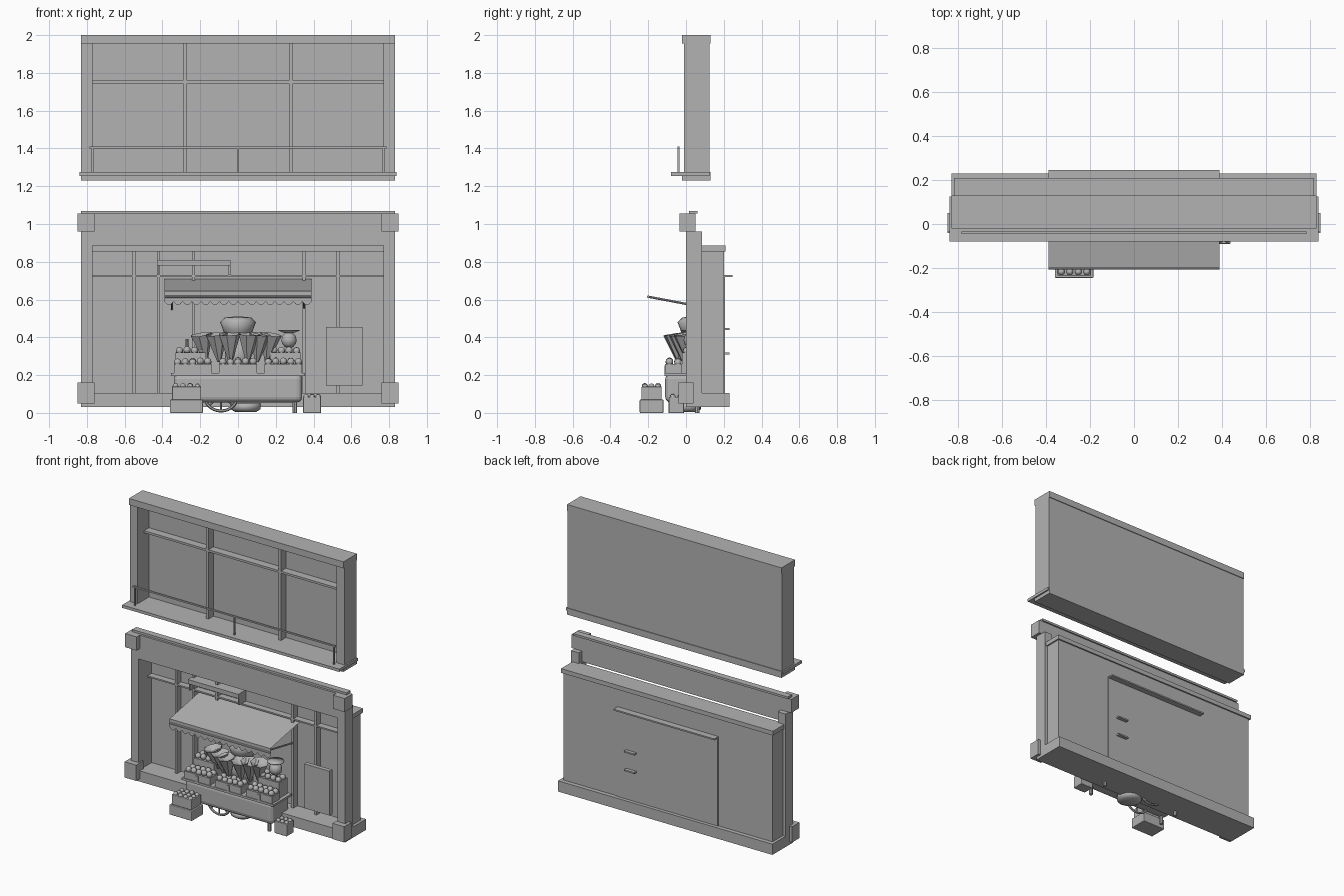
import bpy, math, random
from mathutils import Vector

random.seed(4)
if "Cube" in bpy.data.objects:
    bpy.data.objects.remove(bpy.data.objects["Cube"])

SHADE = 0.45
grey = bpy.data.materials.new("plain grey")
grey.use_nodes = True
grey.diffuse_color = (SHADE, SHADE, SHADE, 1)
grey.node_tree.nodes["Principled BSDF"].inputs["Base Color"].default_value = grey.diffuse_color


def mesh(name, verts, faces, smooth=False):
    data = bpy.data.meshes.new(name)
    data.from_pydata(verts, [], faces)
    data.materials.append(grey)
    part = bpy.data.objects.new(name, data)
    bpy.context.collection.objects.link(part)
    for polygon in data.polygons:
        polygon.use_smooth = smooth
    return part


def box(name, x, y, z, bevel=0):
    """Box between the given limits; a single x number means both sides of centre."""
    left, right = x if isinstance(x, tuple) else (-x, x)
    bpy.ops.mesh.primitive_cube_add(size=1)
    part = bpy.context.object
    part.name = name
    limits = ((left, right), y, z)
    part.location = [(low + high) / 2 for low, high in limits]
    part.scale = [high - low for low, high in limits]
    bpy.ops.object.transform_apply(location=False, rotation=False, scale=True)
    part.data.materials.append(grey)
    if bevel:
        rounding = part.modifiers.new("rounding", "BEVEL")
        rounding.width, rounding.segments = bevel, 3
    return part


def pair(name, x, y, z):
    inner, outer = x
    box("left_" + name, (inner, outer), y, z)
    box("right_" + name, (-outer, -inner), y, z)


def lathe(name, profile, centre=(0, 0, 0), sides=20, smooth=True):
    """Revolve (radius, height) points about a vertical axis."""
    origin = Vector(centre)
    verts, faces = [], []
    for radius, height in profile:
        for i in range(sides):
            angle = math.tau * i / sides
            verts.append(origin + Vector((radius * math.cos(angle), radius * math.sin(angle), height)))
    for start in range(0, len(verts) - sides, sides):
        for i in range(sides):
            j = (i + 1) % sides
            faces.append((start + i, start + j, start + sides + j, start + sides + i))
    faces.append(tuple(reversed(range(sides))))
    faces.append(tuple(range(len(verts) - sides, len(verts))))
    return mesh(name, verts, faces, smooth)


def rod(name, start, end, radius):
    start, end = Vector(start), Vector(end)
    part = lathe(name, [(radius, 0), (radius, (end - start).length)], sides=8, smooth=False)
    part.rotation_euler = (end - start).to_track_quat("Z", "Y").to_euler()
    part.location = start
    return part


def ball(name, centre, radius):
    bpy.ops.mesh.primitive_uv_sphere_add(segments=10, ring_count=6, radius=radius, location=centre)
    part = bpy.context.object
    part.name = name
    part.data.materials.append(grey)
    bpy.ops.object.shade_smooth()


def produce(name, x, y, height, columns, rows, radius=0.02):
    """A grid of round fruit at the given height."""
    (left, right), (front, back) = x, y
    for i in range(columns):
        for j in range(rows):
            across = left + (right - left) * (i + 0.5) / columns
            deep = front + (back - front) * (j + 0.5) / rows
            ball(name, (across, deep, height + random.uniform(-radius, radius) / 5), radius)


# Shared dimensions of the two facade sections
outer, inner = 0.83, 0.77
upper_bottom, sill_top, cap_bottom, top = 1.23, 1.275, 1.955, 2
upper_back = 0.125
floor, header_bottom, header_top = 0.105, 0.885, 1.055
wall_front, wall_back, plinth_back = 0.145, 0.2, 0.23

# Upper display window
opening = (sill_top, cap_bottom)
frame_depth = (0.06, upper_back)
box("upper_cap", outer, (-0.02, 0.13), (cap_bottom, top))
box("upper_base", outer, (-0.02, 0.13), (upper_bottom, sill_top))
box("upper_sill", outer + 0.01, (-0.08, upper_back), (sill_top - 0.02, sill_top))
box("upper_back_panel", outer, (upper_back - 0.01, upper_back), opening)
pair("upper_side", (inner, outer), (-0.01, upper_back), opening)
pair("upper_mullion", (0.27, 0.29), frame_depth, opening)
box("upper_transom", inner, frame_depth, (1.745, 1.76))

# Railing along the sill
rail_y, rail_height = (-0.045, -0.035), sill_top + 0.13
box("railing_top", inner + 0.015, rail_y, (rail_height - 0.005, rail_height + 0.005))
for x in (-inner, 0, inner):
    box("railing_post", (x - 0.005, x + 0.005), rail_y, (sill_top, rail_height))

# Lower facade
wall_height = (floor, header_bottom)
recess_depth = (0.1, wall_front)
box("plinth", outer, (0, plinth_back), (0.03, floor))
box("rear_wall", outer - 0.02, (wall_front, wall_back), wall_height)
pair("rear_return", (inner, outer - 0.02), (0.08, wall_front), wall_height)
box("rear_cap", outer - 0.01, (0.07, wall_back + 0.01), (header_bottom - 0.03, header_bottom))
pair("pillar", (inner, outer), (0, 0.085), (0.03, 0.96))
box("header", outer, (0, 0.05), (header_bottom, header_top))
box("cornice", outer, (0.015, 0.06), (header_top, header_top + 0.015))
pair("capital", (inner - 0.01, outer + 0.02), (-0.035, 0.05), (0.96, header_top))
pair("foot_block", (inner - 0.01, outer + 0.02), (-0.04, 0.04), (0.05, 0.16))

# Shop window frames, sign frame and notice board
box("shop_transom", inner, recess_depth, (0.72, 0.73))
for x in (-0.55, -0.42, -0.235, 0.35, 0.53):
    box("shop_mullion", (x - 0.008, x + 0.008), recess_depth, wall_height)
sign_left, sign_right = -0.43, -0.04
box("sign_beam", (sign_left, sign_right), (0.06, wall_front), (0.78, 0.81))
for x in (sign_left, sign_right - 0.01):
    box("sign_bracket", (x, x + 0.01), (0.07, wall_front), (0.73, 0.8))
box("notice_board", (0.465, 0.66), (0.07, 0.1), (wall_front, 0.455))

# Back door
door_half, door_top = 0.39, 0.72
box("back_door", door_half, (wall_back, wall_back + 0.006), (floor, door_top))
box("door_lintel", door_half, (wall_back, wall_back + 0.045), (door_top, door_top + 0.01))
for z in (0.31, 0.44):
    box("door_handle", (0.24, 0.32), (wall_back, plinth_back), (z, z + 0.01))

# Awning: sloping cloth, scalloped valance, bar and arms
awning_half, awning_y, awning_z = 0.39, -0.2, 0.645
scallops, steps = 16, 64
mesh("awning_cloth",
     [(-awning_half, wall_front, 0.71), (awning_half, wall_front, 0.71),
      (awning_half, awning_y, awning_z), (-awning_half, awning_y, awning_z)], [(0, 3, 2, 1)])
hem, cloth = [], []
for i in range(steps + 1):
    x = awning_half * (i / steps - 0.5) * 2
    drop = 0.055 + 0.02 * abs(math.sin(math.pi * scallops * i / steps))
    hem += [(x, awning_y, awning_z), (x, awning_y, awning_z - drop)]
for i in range(0, steps * 2, 2):
    cloth.append((i, i + 1, i + 3, i + 2))
mesh("awning_valance", hem, cloth)
bar_z = awning_z - 0.03
rod("awning_bar", (-awning_half, awning_y, bar_z), (awning_half, awning_y, bar_z), radius=0.007)
for x in (-0.35, 0.35):
    rod("awning_arm", (x, awning_y, bar_z), (x, wall_front, 0.55), radius=0.006)

# Cart body, legs and spoked wheels
cart_half, cart_front, cart_back, deck = 0.34, -0.11, 0.09, 0.21
box("cart_body", cart_half, (cart_front, cart_back), (0.055, deck), bevel=0.03)
box("cart_rim", cart_half + 0.015, (cart_front - 0.005, cart_back), (deck - 0.015, deck))
wheel_x, wheel_radius = -0.09, 0.09
for y in (cart_front + 0.03, cart_back - 0.03):
    for x in (-0.3, 0.3):
        rod("cart_leg", (x, y, 0), (x, y, 0.08), radius=0.012)
    hub = Vector((wheel_x, y, wheel_radius + 0.01))
    bpy.ops.mesh.primitive_torus_add(location=hub, rotation=(math.pi / 2, 0, 0), major_radius=wheel_radius,
                                     minor_radius=0.008, major_segments=28, minor_segments=6)
    bpy.context.object.name = "cart_wheel"
    bpy.context.object.data.materials.append(grey)
    for k in range(8):
        angle = math.tau * k / 8
        rim_offset = Vector((math.cos(angle), 0, math.sin(angle))) * wheel_radius
        rod("wheel_spoke", hub, hub + rim_offset, radius=0.004)
lathe("under_basket", [(0.055, 0.005), (0.08, 0.02), (0.08, 0.05)], centre=(0.04, 0, 0))

# Produce trays on the cart
front_row, rear_row = (cart_front, -0.02), (-0.02, 0.075)
for x in (-0.24, 0, 0.24):
    span = (x - 0.1, x + 0.1)
    box("front_tray", span, front_row, (deck, deck + 0.05))
    produce("front_fruit", span, front_row, deck + 0.06, columns=5, rows=2)
    box("price_tag", (x - 0.01, x + 0.01), (cart_front - 0.005, cart_front), (deck, deck + 0.04))
for x in (-0.25, 0.25):
    span = (x - 0.08, x + 0.08)
    box("rear_tray", span, rear_row, (deck, deck + 0.11))
    produce("rear_fruit", span, rear_row, deck + 0.12, columns=4, rows=2)

# Wrapped bouquets around the central pot
for x in (-0.17, -0.1, -0.04, 0.05, 0.1, 0.15):
    wrap = lathe("bouquet_wrap", [(0.01, 0), (0.03, 0.06), (0.06, 0.15), (0.015, 0.13)], sides=7, smooth=False)
    wrap.location = (x, abs(x) / 2 - 0.06, 0.27)
    wrap.rotation_euler = (0.15, x, 0)
lathe("pot_stand", [(0.07, deck), (0.07, 0.4)], centre=(0, 0.05, 0))
lathe("flower_pot", [(0.06, 0.38), (0.08, 0.44), (0.095, 0.48), (0.07, 0.505), (0.02, 0.51)], centre=(0, 0.05, 0))

# Weighing scale and bottle
scale_x, scale_y = 0.27, 0.03
rod("scale_post", (scale_x, scale_y, deck), (scale_x, scale_y, 0.43), radius=0.012)
ball("scale_dial", (scale_x, scale_y, 0.385), radius=0.043)
lathe("scale_pan", [(0.015, 0.42), (0.055, 0.435), (0.055, 0.44)], centre=(scale_x, scale_y, 0))
rod("bottle", (-scale_x, scale_y, deck), (-scale_x, scale_y, 0.39), radius=0.008)

# Crates on the ground
crate_x, crate_y, crate_height = (-0.36, -0.185), (-0.245, -0.12), 0.07
box("ground_crate", crate_x, crate_y, (0, crate_height), bevel=0.004)
stack_x, stack_y = (-0.35, -0.195), (-0.235, -0.13)
box("stacked_crate", stack_x, stack_y, (crate_height, crate_height * 2), bevel=0.004)
produce("crate_fruit", stack_x, stack_y, crate_height * 2, columns=4, rows=3, radius=0.016)
side_x, side_y, side_height = (0.345, 0.44), (-0.09, -0.01), 0.085
box("side_crate", side_x, side_y, (0, side_height), bevel=0.004)
produce("side_fruit", side_x, side_y, side_height, columns=3, rows=2, radius=0.015)
